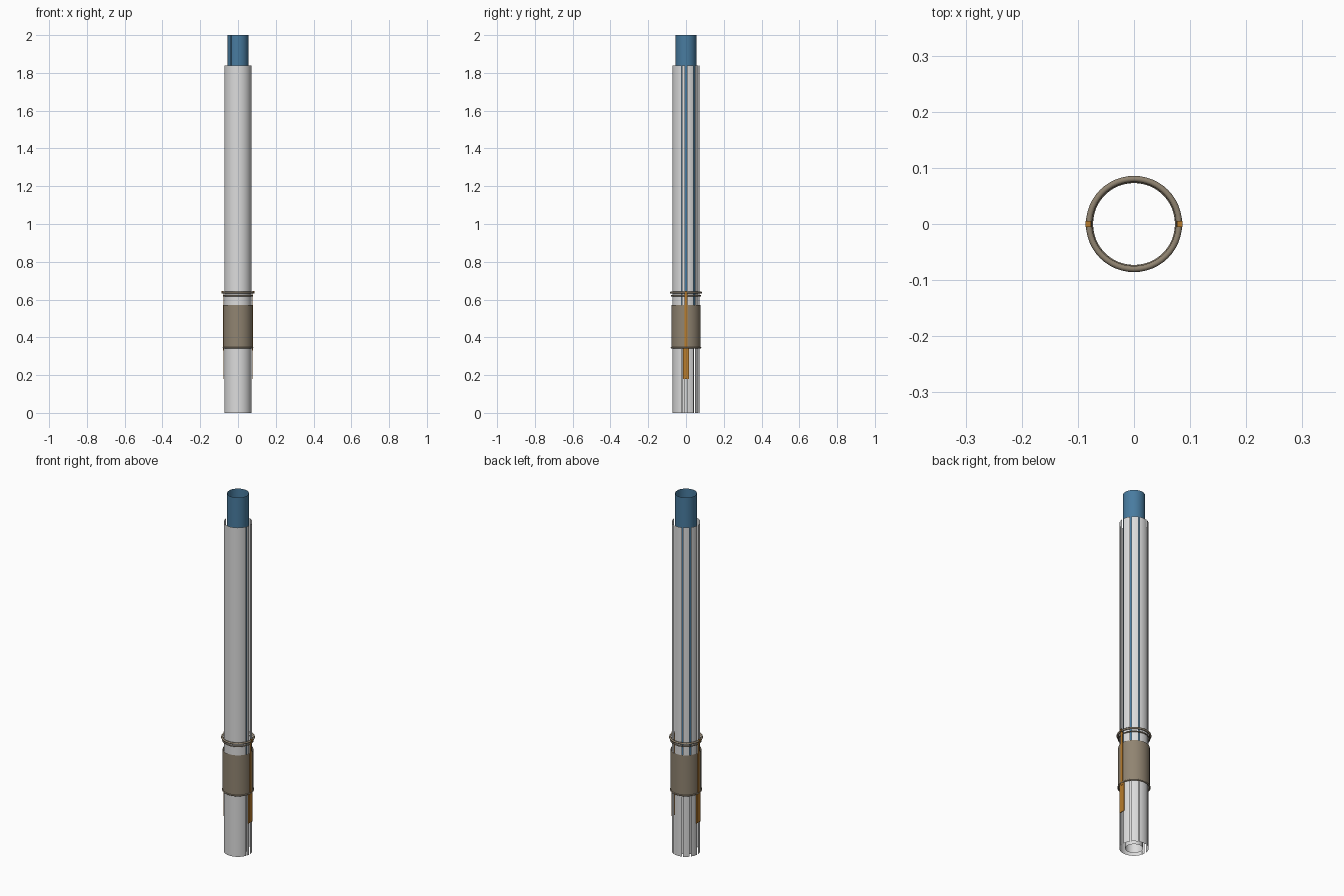
import bpy, bmesh, math

if "Cube" in bpy.data.objects:
    bpy.data.objects.remove(bpy.data.objects["Cube"])


def material(name, rgb):
    m = bpy.data.materials.new(name)
    m.diffuse_color = (*rgb, 1)
    m.use_nodes = True
    m.node_tree.nodes["Principled BSDF"].inputs["Base Color"].default_value = m.diffuse_color
    return m


WHITE = material("pale grey", (0.72, 0.72, 0.72))
BLUE = material("steel blue", (0.065, 0.20, 0.35))
TAUPE = material("taupe", (0.28, 0.23, 0.165))
ORANGE = material("amber", (0.48, 0.20, 0.025))


def finish(name, bm, mat, smooth=True):
    me = bpy.data.meshes.new(name)
    bm.to_mesh(me)
    bm.free()
    me.materials.append(mat)
    for p in me.polygons:
        p.use_smooth = smooth
    ob = bpy.data.objects.new(name, me)
    bpy.context.collection.objects.link(ob)
    return ob


def arc_sheets(name, r, z0, z1, spans, mat):
    """Thin curved panels; spans are (start, end) angles in degrees."""
    bm = bmesh.new()
    for a0, a1 in spans:
        n = max(2, round((a1 - a0) / 7.5))
        rows = []
        for z in (z0, z1):
            row = []
            for i in range(n + 1):
                a = math.radians(a0 + (a1 - a0) * i / n)
                row.append(bm.verts.new((r * math.cos(a), r * math.sin(a), z)))
            rows.append(row)
        for i in range(n):
            bm.faces.new((rows[0][i], rows[0][i + 1], rows[1][i + 1], rows[1][i]))
    bmesh.ops.remove_doubles(bm, verts=bm.verts, dist=1e-5)
    return finish(name, bm, mat)


def ring(name, major, minor, z, mat):
    bpy.ops.mesh.primitive_torus_add(major_radius=major, minor_radius=minor,
                                     major_segments=48, minor_segments=10,
                                     location=(0, 0, z))
    ob = bpy.context.object
    ob.name = name
    ob.data.materials.append(mat)
    bpy.ops.object.shade_smooth()
    return ob


def box(name, x0, x1, half_y, z0, z1, mat):
    bm = bmesh.new()
    bmesh.ops.create_cube(bm, size=1)
    for v in bm.verts:
        v.co = (x0 if v.co.x < 0 else x1,
                math.copysign(half_y, v.co.y),
                z0 if v.co.z < 0 else z1)
    return finish(name, bm, mat, False)


# outer casing: solid front shell and slotted sides and back
right = [(-18, -4), (4, 34), (41, 67)]
left = [(180 - b, 180 - a) for a, b in right]
arc_sheets("outer_casing", 0.072, 0, 1.84,
           [(200, 340), (71, 109)] + right + left, WHITE)

# inner tubes
arc_sheets("inner_blue_tube", 0.055, 0.36, 2.0, [(-130, 226)], BLUE)
arc_sheets("core_tube", 0.043, 0, 1.8, [(0, 360)], WHITE)

# clamp band with lower lip
arc_sheets("clamp_band", 0.0775, 0.34, 0.57, [(0, 360)], TAUPE)
ring("band_lip", 0.0775, 0.004, 0.345, TAUPE)

# upper collar ring with thin skirt
ring("collar_ring", 0.0803, 0.0055, 0.637, TAUPE)
ring("collar_skirt", 0.0765, 0.0035, 0.62, TAUPE)

# side clips running from the collar down past the band
for s, side in ((1, "right"), (-1, "left")):
    def clip(part, xa, xb, hy, z0, z1):
        lo, hi = sorted((s * xa, s * xb))
        box(side + part, lo, hi, hy, z0, z1, ORANGE)
    clip("_clip_upper", 0.076, 0.080, 0.007, 0.33, 0.632)
    clip("_clip_lower", 0.0745, 0.078, 0.016, 0.18, 0.34)
    clip("_clip_head", 0.0765, 0.0865, 0.005, 0.632, 0.645)
